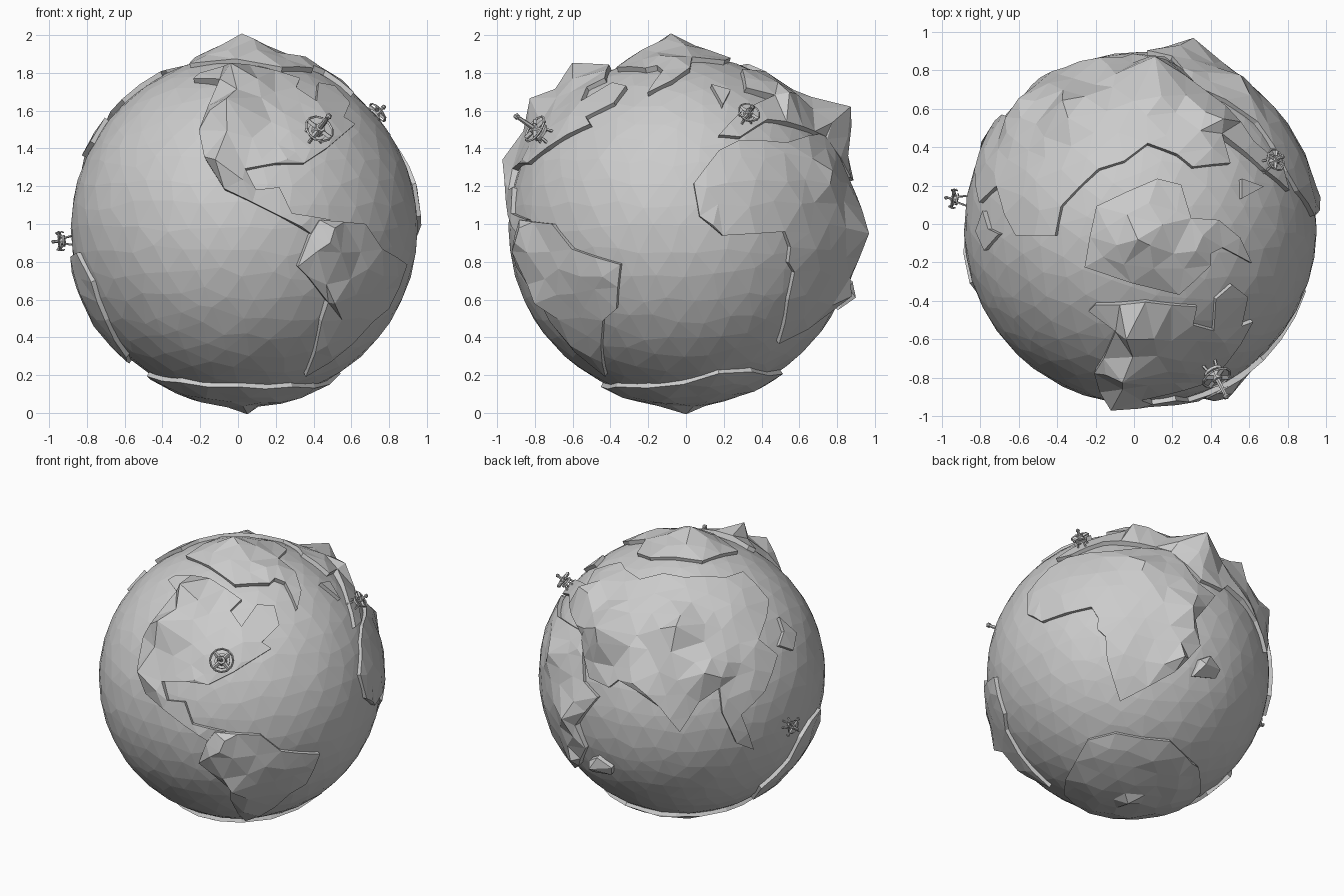
import bpy, bmesh, math, random
from mathutils import Vector, Matrix
from mathutils.geometry import delaunay_2d_cdt

if "Cube" in bpy.data.objects:
    bpy.data.objects.remove(bpy.data.objects["Cube"])

random.seed(4)
C, R, BASE = Vector((.033, -.022, .977)), .919, .024
X, Y, Z, O = Vector((1, 0, 0)), Vector((0, 1, 0)), Vector((0, 0, 1)), Vector((0, 0, 0))


def oblique(toward, right):
    t, r = Vector(toward).normalized(), Vector(right).normalized()
    return r, t.cross(r), t, Z


# Drawing planes: right, up, direction to the viewer, origin
VIEWS = {
    'F': (X, Z, -Y, O), 'R': (Y, Z, X, O), 'L': (Y, Z, -X, O),
    'T': (X, Y, Z, O), 'U': (X, Y, -Z, O),
    'A': oblique((.52, -.74, .42), (.82, .57, 0)),
    'B': oblique((-.52, .74, .42), (-.82, -.57, 0)),
    'C': oblique((.52, .74, -.42), (-.82, .57, 0)),
}


def on_globe(view, u, v):
    """Direction from the globe centre of a point drawn in a view."""
    r, up, t, o = VIEWS[view]
    p = o + r * u + up * v - C
    p -= t * p.dot(t)
    p += t * math.sqrt(max(0, R * R - p.length_squared))
    return p.normalized()


def finish(name, bm):
    me = bpy.data.meshes.new(name)
    bm.to_mesh(me)
    bm.free()
    ob = bpy.data.objects.new(name, me)
    bpy.context.collection.objects.link(ob)
    return ob


# Ocean globe with slightly irregular facets
bm = bmesh.new()
bmesh.ops.create_icosphere(bm, subdivisions=4, radius=1)
grid = []
for v in bm.verts:
    d = Vector([c + random.uniform(-.03, .03) for c in v.co]).normalized()
    grid.append(d)
    v.co = C + d * R
finish('ocean', bm)


def land(name, outline, peaks=(), reach=.24):
    """Raised land: coast outline filled with facets, mountains and a cliff skirt."""
    raw = [on_globe(view, u, v) for view, pts in outline for u, v in pts]
    coast = []
    for a, b in zip(raw, raw[1:] + raw[:1]):
        coast.append(a)
        if (a - b).length > .22:
            coast.append((a + b).normalized())
    tops = [Vector(p) - C for p in peaks]
    tops = [(p.normalized(), p.length - R - BASE) for p in tops]
    inner = [d for d, h in tops]
    inner += [g for g in grid if all((g - d).length > .07 for d in coast + inner)]
    n = sum(coast, Vector()).normalized()
    e1 = n.orthogonal().normalized()
    e2 = n.cross(e1)
    pts = coast + [d for d in inner if d.dot(n) > -.3]
    flat = [Vector((d.dot(e1), d.dot(e2))) * 2 / (1 + d.dot(n)) for d in pts]
    co, _, tris, *_ = delaunay_2d_cdt(flat, [], [list(range(len(coast)))], 1, 1e-5)
    bm = bmesh.new()
    for q in co:
        s = q.length_squared / 4
        bm.verts.new((e1 * q.x + e2 * q.y + n * (1 - s)) / (1 + s))
    bm.verts.ensure_lookup_table()
    for t in tris:
        bm.faces.new([bm.verts[i] for i in t])
    bmesh.ops.delete(bm, geom=[v for v in bm.verts if not v.link_faces], context='VERTS')
    for v in bm.verts:
        d = v.co.normalized()
        hill = max([h * max(0, 1 - (d - p).length / reach) for p, h in tops] + [0])
        if v.is_boundary:
            v.co = C + d * (R + BASE + hill * .3)
        else:
            v.co = C + d * (R + BASE + hill + random.uniform(-.006, .01))
    rim = [e for e in bm.edges if e.is_boundary]
    ext = bmesh.ops.extrude_edge_only(bm, edges=rim)['geom']
    for v in ext:
        if isinstance(v, bmesh.types.BMVert):
            v.co = C + (v.co - C).normalized() * (R - .03)
    bmesh.ops.recalc_face_normals(bm, faces=bm.faces)
    finish(name, bm)


# Continents
land('north_west_continent', [
    ('F', [(-.23, 1.75)]),
    ('A', [(-.4, .61), (-.18, .59), (.02, .46), (-.05, .39), (.02, .29), (.12, .43),
           (.23, .42), (.26, .3), (.15, .19), (.21, .15), (-.03, 0), (-.19, -.08), (-.34, -.06),
           (-.48, -.06), (-.45, -.18), (-.34, -.19), (-.29, -.33), (-.08, -.38), (-.19, -.44)]),
    ('F', [(.22, 1.04), (-.07, 1.18), (-.17, 1.34), (-.2, 1.48), (-.15, 1.6), (-.09, 1.73)])],
    [(-.04, -.6, 1.85), (-.06, -.82, 1.66), (-.12, -.97, 1.34)])
land('south_west_continent', [
    ('F', [(.37, .94), (.31, .78), (.36, .73), (.46, .6), (.43, .5), (.35, .21)]),
    ('R', [(-.44, .38), (-.43, .5), (-.36, .56), (-.34, .79), (-.59, .87)]),
    ('F', [(.66, 1.0), (.42, 1.02)])],
    [(.49, -.91, .9), (.51, -.8, .58), (.47, -.61, .36)])
land('great_continent', [
    ('T', [(-.6, -.06), (-.4, -.06), (-.37, .09), (-.18, .28), (-.05, .32), (.07, .41),
           (.22, .355), (.3, .29), (.49, .31), (.44, .45), (.66, .28)]),
    ('R', [(.17, 1.46), (.28, 1.45), (.42, 1.54), (.6, 1.5), (.72, 1.45)]),
    ('C', [(.17, .72), (.36, .55), (.5, .5)]),
    ('B', [(-.43, -.05), (-.31, -.12), (-.17, -.22), (-.04, -.38), (.08, -.19), (.21, -.1),
           (.23, -.26), (.32, -.45), (.43, -.49), (.35, -.27), (.5, -.12), (.58, .11),
           (.46, .21), (.51, .35)])],
    [(.11, .87, 1.62), (.47, .55, 1.7), (-.37, .64, 1.67), (-.6, .65, 1.4), (-.18, .87, 1.3)])
land('south_continent', [
    ('R', [(.27, 1.43), (.17, 1.38), (.04, 1.21), (.07, 1.04), (.19, .94), (.51, .96),
           (.54, .88), (.53, .8), (.56, .75), (.53, .61), (.48, .38)]),
    ('C', [(.19, -.07), (.35, .11), (.31, .27), (.45, .45), (.33, .53), (.17, .74)]),
    ('R', [(.52, 1.42)])],
    [(.31, .97, .95), (.3, .87, .62), (.55, .77, 1.28)])
land('north_polar_land', [('T', [
    (-.25, -.22), (-.19, .09), (.12, .23), (.24, .2), (.29, .03), (.43, .02), (.54, -.07),
    (.6, -.2), (.45, -.12), (.39, -.15), (.39, -.21), (.23, -.36)])],
    [(.02, -.08, 2.0), (.36, -.06, 1.89)])
land('south_polar_land', [('U', [
    (-.47, -.12), (-.3, -.34), (0, -.44), (.28, -.36), (.4, -.2), (.53, .17), (.44, .34),
    (.12, .5), (-.2, .4), (-.42, .15)])], [(.05, 0, 0)], .09)
land('south_east_continent', [('L', [
    (-.3, .85), (-.4, .7), (-.34, .5), (-.19, .31), (.06, .28), (.14, .42), (0, .6),
    (-.05, .75), (-.15, .83)])])

# Islands
land('east_island', [('B', [(.59, .35), (.7, .25), (.68, .14), (.59, .17), (.62, .26)])])
land('north_island', [('T', [(.55, .23), (.66, .19), (.55, .13)])])
land('south_island', [('C', [(.31, -.09), (.35, .02), (.42, .05), (.49, -.03), (.46, -.09)])],
     [(.14, .9, .61)], .12)


def station(name, place, size, tall=1.0, hooks=False):
    """Small machine standing on the globe: deck, legs, ring, cross arms and mast."""
    bm = bmesh.new()

    def cyl(r1, r2, a, b, sides=8):
        a, b = Vector(a), Vector(b)
        m = Matrix.Translation((a + b) / 2) @ (b - a).to_track_quat('Z', 'Y').to_matrix().to_4x4()
        bmesh.ops.create_cone(bm, cap_ends=True, segments=sides, radius1=r1, radius2=r2,
                              depth=(b - a).length, matrix=m)

    cyl(.6, .6, (0, 0, .4), (0, 0, .58), 12)
    cyl(.4, .3, (0, 0, .58), (0, 0, 1.1))
    cyl(.16, .12, (0, 0, 1.1), (0, 0, 1.6 * tall), 6)
    bmesh.ops.create_icosphere(bm, subdivisions=1, radius=.22,
                               matrix=Matrix.Translation((0, 0, 1.6 * tall)))
    for i in range(12):
        p, q = [Vector((math.cos(a), math.sin(a), 1)) for a in
                (i * math.pi / 6, (i + 1) * math.pi / 6)]
        cyl(.08, .08, p * .9, q * .9, 4)
    for i in range(4):
        a = math.pi / 4 + i * math.pi / 2
        d = Vector((math.cos(a), math.sin(a), 0))
        cyl(.16, .16, d * .2 + Z * .88, d * .88 + Z * .88, 4)
        cyl(.1, .1, d * .7 - Z * .5, d * .4 + Z * .5, 5)
        if hooks:
            arc = [d * x + Z * z for x, z in ((.8, .9), (1.2, 1.15), (1.35, .85), (1.2, .6))]
            for s, e in zip(arc, arc[1:]):
                cyl(.09, .07, s, e, 5)
    d = (Vector(place) - C).normalized()
    bm.transform(Matrix.Translation(C + d * (R + BASE)) @ d.to_track_quat('Z', 'Y').to_matrix().to_4x4()
                 @ Matrix.Scale(size, 4))
    finish(name, bm)


# Machines
station('front_station', (.42, -.78, 1.49), .085, 1.5)
station('right_station', (.75, .34, 1.6), .065)
station('left_station', (-.93, .13, .91), .052, 1, True)
